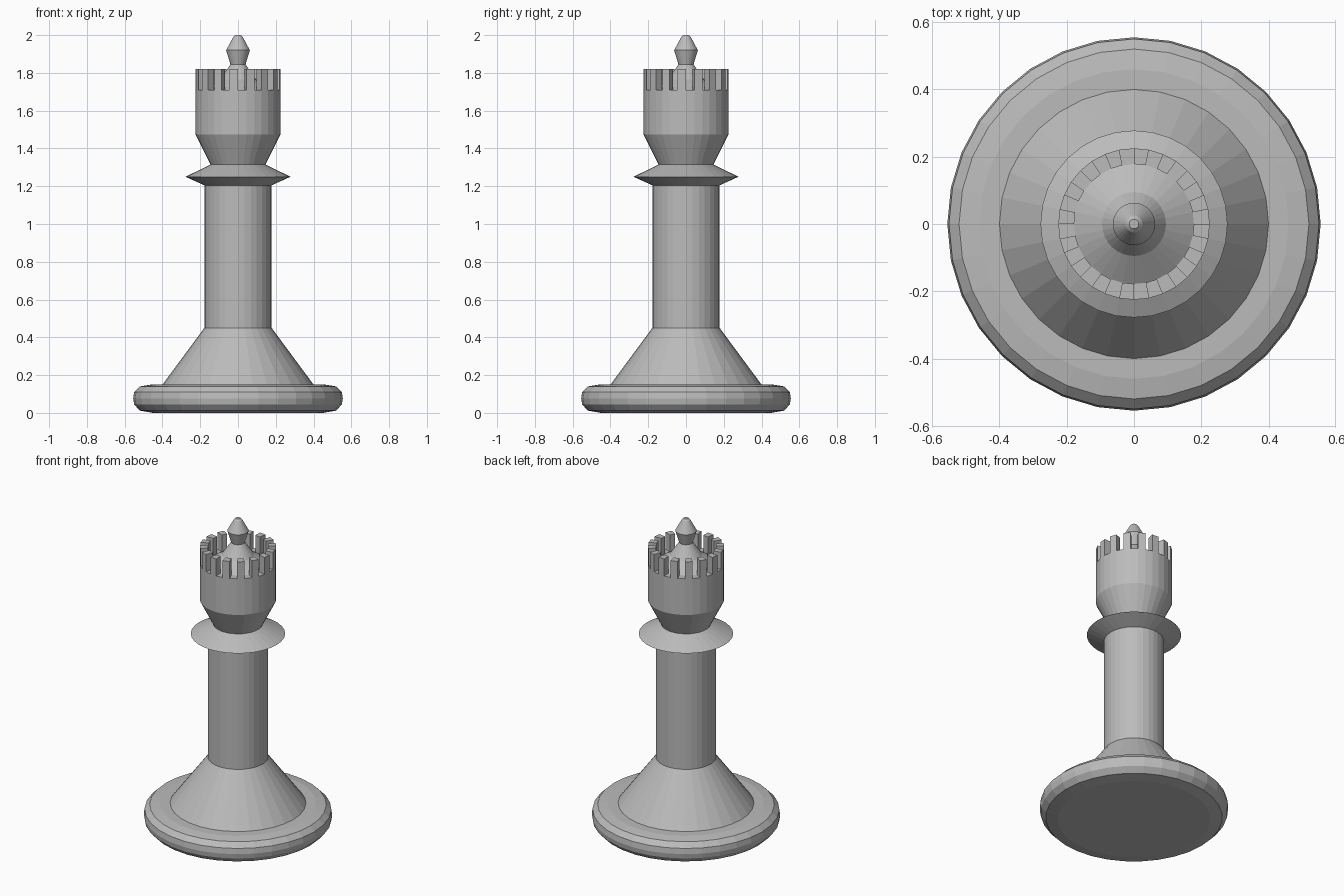
import bpy, bmesh
from math import cos, sin, tau

SEGMENTS = 32

cube = bpy.data.objects.get("Cube")
if cube:
    bpy.data.objects.remove(cube, do_unlink=True)

grey = bpy.data.materials.new("plain grey")
grey.use_nodes = True
colour = (0.5, 0.5, 0.5, 1)
grey.diffuse_color = colour
grey.node_tree.nodes["Principled BSDF"].inputs["Base Color"].default_value = colour


def lathe(name, profile, bottom=False, top=False, teeth=None):
    """Spin (radius, height) points listed from bottom to top, outside first.
    teeth = (profile band, height) raises every other face of that band."""
    bm = bmesh.new()
    rings = [[bm.verts.new((r * cos(tau * i / SEGMENTS), r * sin(tau * i / SEGMENTS), z))
              for i in range(SEGMENTS)] for r, z in profile]
    bands = []
    for low, high in zip(rings, rings[1:]):
        bands.append([bm.faces.new((low[i], low[(i + 1) % SEGMENTS],
                                    high[(i + 1) % SEGMENTS], high[i]))
                      for i in range(SEGMENTS)])
    if bottom:
        bm.faces.new(reversed(rings[0]))
    if top:
        bm.faces.new(rings[-1])
    if teeth:
        band, height = teeth
        raised = bmesh.ops.extrude_discrete_faces(bm, faces=bands[band][1::2])["faces"]
        verts = list({v for f in raised for v in f.verts})
        bmesh.ops.translate(bm, verts=verts, vec=(0, 0, height))
    mesh = bpy.data.meshes.new(name)
    bm.to_mesh(mesh)
    bm.free()
    mesh.materials.append(grey)
    obj = bpy.data.objects.new(name, mesh)
    bpy.context.collection.objects.link(obj)
    return obj


# Rounded disc the piece stands on
lathe("base", [(0.45, 0), (0.52, 0.012), (0.55, 0.045), (0.555, 0.075), (0.55, 0.11),
               (0.52, 0.14), (0.46, 0.15), (0.40, 0.15)], bottom=True)

# Sloping foot and straight shaft
lathe("foot", [(0.40, 0.15), (0.178, 0.45)])
lathe("shaft", [(0.178, 0.45), (0.178, 1.205)])

# Thin flared collar
lathe("collar", [(0.178, 1.205), (0.278, 1.25), (0.145, 1.315)])

# Crown cup, with raised teeth around its rim
lathe("crown", [(0.145, 1.315), (0.225, 1.475), (0.225, 1.71), (0.178, 1.71)],
      teeth=(2, 0.11))

# Domed crown top and pointed finial
lathe("crown_top", [(0.178, 1.71), (0.095, 1.765), (0.04, 1.845)])
lathe("finial", [(0.04, 1.845), (0.063, 1.92), (0.025, 1.99), (0.014, 2.0)], top=True)
